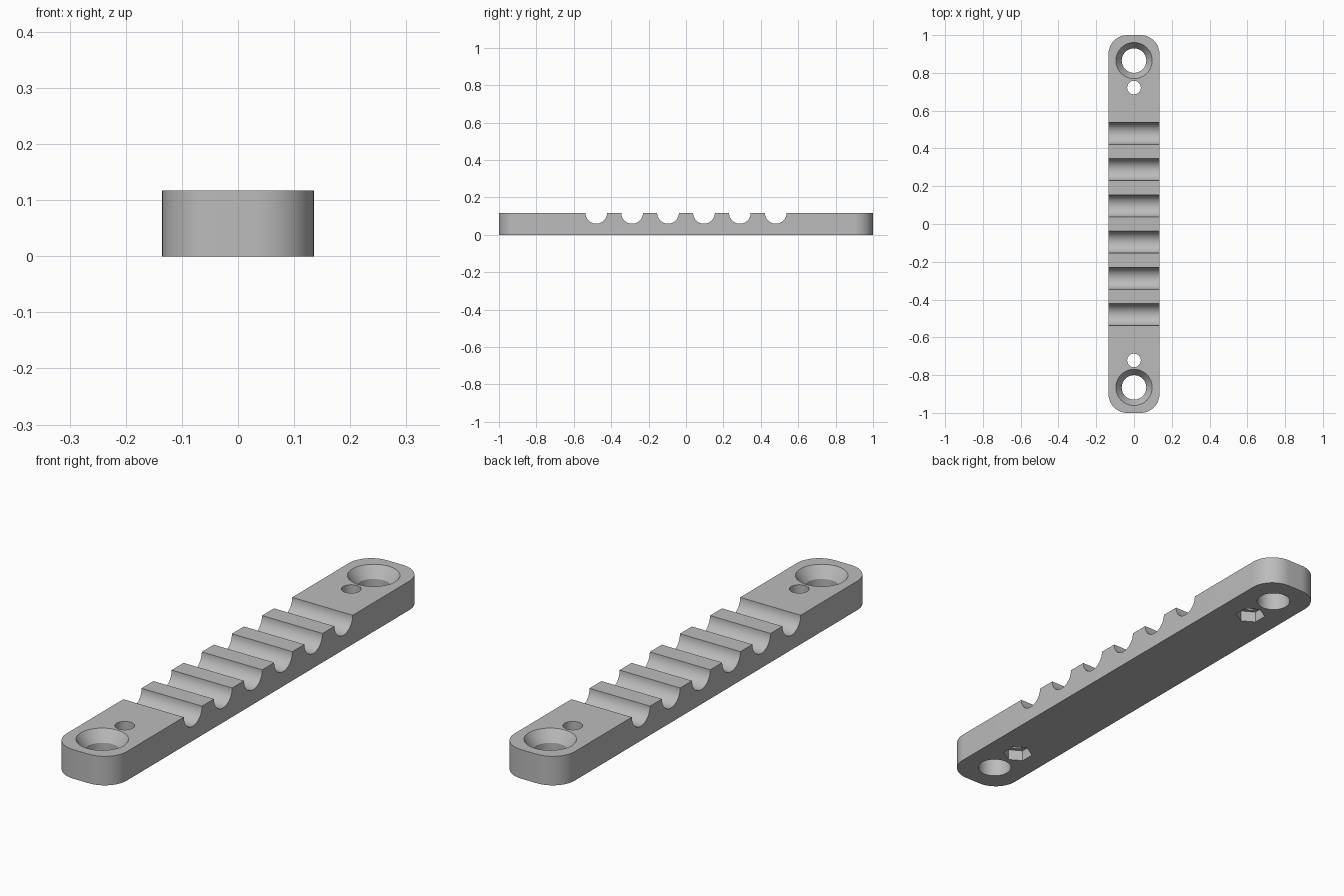
import bpy, bmesh, math
from mathutils import Matrix

if "Cube" in bpy.data.objects:
    bpy.data.objects.remove(bpy.data.objects["Cube"])

W, L, H = 0.27, 2.0, 0.117      # bar width, length, height
CORNER = 0.1                    # rounded corner radius
GROOVE_R, GROOVE_STEP = 0.058, 0.192
SCREW_Y, NUT_Y = 0.865, 0.722

grey = bpy.data.materials.new("plain_grey")
grey.use_nodes = True
colour = (0.5, 0.5, 0.5, 1)
grey.diffuse_color = colour
grey.node_tree.nodes["Principled BSDF"].inputs["Base Color"].default_value = colour


def make_object(name, bm):
    mesh = bpy.data.meshes.new(name)
    bmesh.ops.recalc_face_normals(bm, faces=bm.faces)
    bm.to_mesh(mesh)
    bm.free()
    mesh.materials.append(grey)
    obj = bpy.data.objects.new(name, mesh)
    bpy.context.collection.objects.link(obj)
    return obj


def make_prism(name, y, z0, z1, r0, r1, sides=64, turn=0.0):
    """Vertical cylinder, cone or prism from z0 (radius r0) to z1 (radius r1)."""
    bm = bmesh.new()
    place = Matrix.Translation((0, y, (z0 + z1) / 2)) @ Matrix.Rotation(turn, 4, 'Z')
    bmesh.ops.create_cone(bm, cap_ends=True, segments=sides, radius1=r0,
                          radius2=r1, depth=z1 - z0, matrix=place)
    return make_object(name, bm)


def cut(target, cutter):
    cutter.hide_render = True
    mod = target.modifiers.new("cut", 'BOOLEAN')
    mod.operation, mod.solver, mod.object = 'DIFFERENCE', 'EXACT', cutter
    bpy.context.view_layer.objects.active = target
    bpy.ops.object.modifier_apply(modifier=mod.name)
    bpy.data.objects.remove(cutter)


# Bar with rounded vertical corners
bm = bmesh.new()
bmesh.ops.create_cube(bm, size=1, matrix=Matrix.Translation((0, 0, H / 2))
                      @ Matrix.Diagonal((W, L, H, 1)))
uprights = [e for e in bm.edges
            if abs(e.verts[0].co.z - e.verts[1].co.z) > H / 2]
bmesh.ops.bevel(bm, geom=uprights, offset=CORNER, segments=14, profile=0.5,
                affect='EDGES')
bar = make_object("grooved_bar", bm)

# Six half-round grooves across the top
for i in range(6):
    bm = bmesh.new()
    place = (Matrix.Translation((0, (i - 2.5) * GROOVE_STEP, H))
             @ Matrix.Rotation(math.pi / 2, 4, 'Y'))
    bmesh.ops.create_cone(bm, cap_ends=True, segments=64, radius1=GROOVE_R,
                          radius2=GROOVE_R, depth=W * 2, matrix=place)
    cut(bar, make_object("groove_cutter", bm))

# Countersunk screw holes, and small bolt holes with hexagonal nut pockets below
for side in (-1, 1):
    y = side * SCREW_Y
    cut(bar, make_prism("screw_hole_cutter", y, -0.05, H + 0.05, 0.065, 0.065))
    slope = (0.096 - 0.065) / 0.045
    cut(bar, make_prism("countersink_cutter", y, H - 0.045, H + 0.02,
                        0.065, 0.096 + 0.02 * slope))
    y = side * NUT_Y
    cut(bar, make_prism("bolt_hole_cutter", y, -0.05, H + 0.05, 0.036, 0.036, 48))
    cut(bar, make_prism("nut_pocket_cutter", y, -0.05, 0.045, 0.058, 0.058, 6))

# Smooth curves, sharp edges
bpy.ops.object.select_all(action='DESELECT')
bar.select_set(True)
bpy.context.view_layer.objects.active = bar
bpy.ops.object.shade_smooth_by_angle(angle=math.radians(25))
